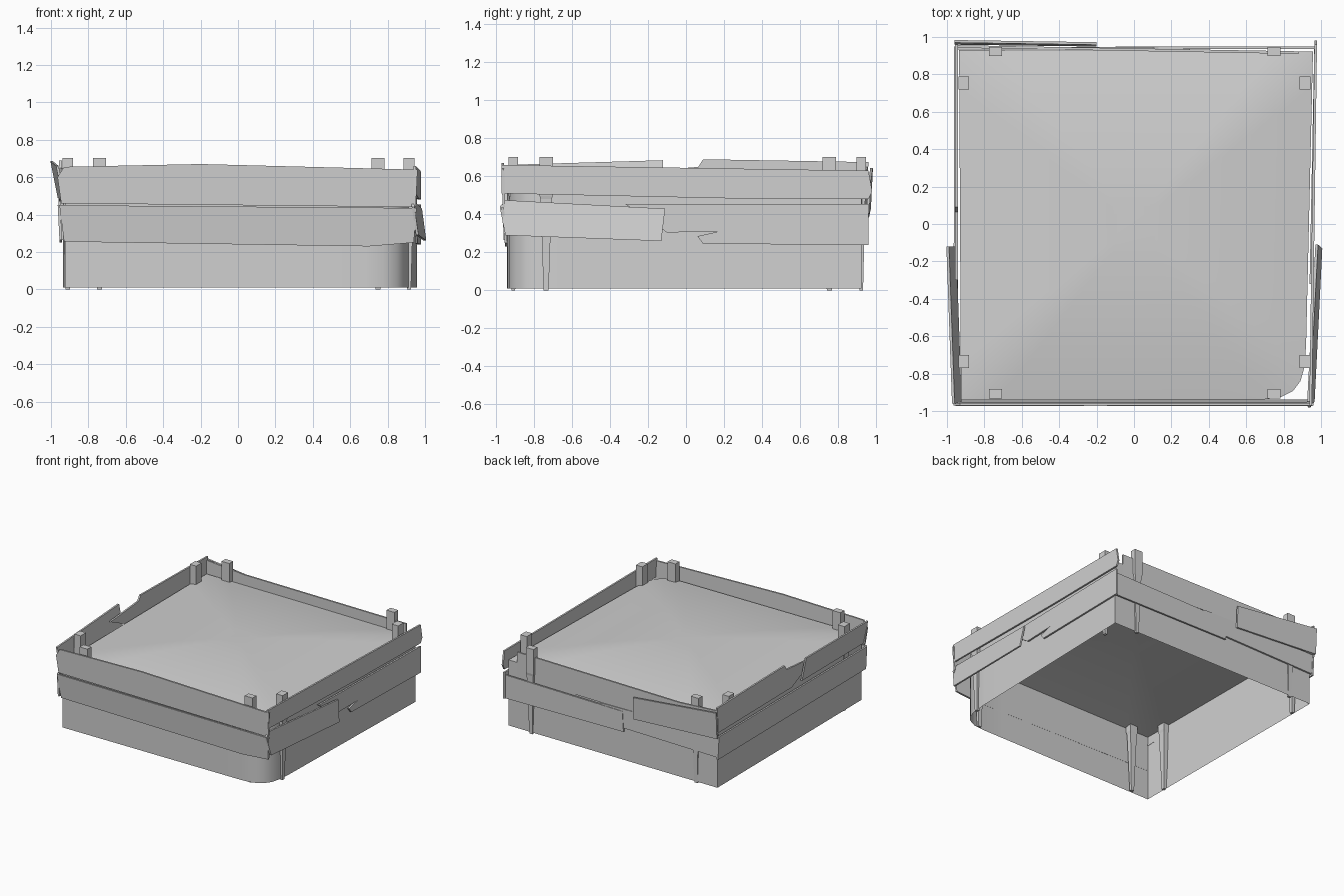
import bpy, bmesh, math

if "Cube" in bpy.data.objects:
    bpy.data.objects.remove(bpy.data.objects["Cube"])

TONE = (0.63, 0.63, 0.63, 1)
grey = bpy.data.materials.new("plain_grey")
grey.use_nodes = True
grey.diffuse_color = TONE
grey.node_tree.nodes["Principled BSDF"].inputs["Base Color"].default_value = TONE


def finish(name, bm, smooth=False):
    bmesh.ops.recalc_face_normals(bm, faces=bm.faces)
    mesh = bpy.data.meshes.new(name)
    bm.to_mesh(mesh)
    bm.free()
    mesh.materials.append(grey)
    obj = bpy.data.objects.new(name, mesh)
    bpy.context.collection.objects.link(obj)
    if smooth:
        bpy.ops.object.select_all(action='DESELECT')
        obj.select_set(True)
        bpy.context.view_layer.objects.active = obj
        bpy.ops.object.shade_smooth_by_angle(angle=math.radians(35))


def bridge(bm, low, high):
    n = len(low)
    for i in range(n):
        j = (i + 1) % n
        bm.faces.new((low[i], low[j], high[j], high[i]))


def plank(name, side, outline, offset, slope=0.0, lean=0.0, thick=0.014):
    """Board cut from an outline of (along, z) points, set against one side."""
    bm = bmesh.new()
    sign = 1 if side[0] == "+" else -1
    mid = sum(z for _, z in outline) / len(outline)
    rings = []
    for depth in (0, thick):
        ring = []
        for along, z in outline:
            out = sign * (offset + slope * along + lean * (z - mid) + depth)
            co = (out, along, z) if side[1] == "x" else (along, out, z)
            ring.append(bm.verts.new(co))
        bm.faces.new(ring)
        rings.append(ring)
    bridge(bm, *rings)
    finish(name, bm)


# Fill: open-bottomed body with one rounded corner and a domed top
corners = [(-0.935, 0.93), (-0.925, -0.942),
           (0.69, -0.938), (0.78, -0.928), (0.85, -0.893), (0.89, -0.84),
           (0.91, -0.77), (0.92, -0.65), (0.957, 0.922)]
rim = []
for (ax, ay), (bx, by) in zip(corners, corners[1:] + corners[:1]):
    steps = max(1, round(math.hypot(bx - ax, by - ay) / 0.2))
    rim += [(ax + (bx - ax) * k / steps, ay + (by - ay) * k / steps)
            for k in range(steps)]
bm = bmesh.new()
rings = [[bm.verts.new((x, y, 0.01)) for x, y in rim]]
for k in range(8):
    scale = 1 - k / 8
    z = 0.545 + 0.08 * (1 - scale ** 2)
    rings.append([bm.verts.new((x * scale, y * scale, z)) for x, y in rim])
for low, high in zip(rings, rings[1:]):
    bridge(bm, low, high)
bm.faces.new(rings[-1])
finish("soil_fill", bm, smooth=True)


# Stakes: pairs at every corner, tapering to a narrow foot
def stake(name, x, y, along_x):
    bm = bmesh.new()
    wide, deep = (0.035, 0.025) if along_x else (0.029, 0.035)
    rings = []
    for z, k in ((0, 0.38), (0.48, 0.85), (0.5, 1), (0.703, 1)):
        rings.append([bm.verts.new((x + sx * wide * k, y + sy * deep * k, z))
                      for sx, sy in ((-1, -1), (1, -1), (1, 1), (-1, 1))])
    bm.faces.new(rings[0])
    bm.faces.new(rings[-1])
    for low, high in zip(rings, rings[1:]):
        bridge(bm, low, high)
    finish(name, bm)


for sx, xn in ((-1, "right"), (1, "left")):
    for sy, yn in ((-1, "front"), (1, "back")):
        stake(f"{yn}_{xn}_stake", 0.004 + sx * 0.745, 0.007 + sy * 0.915, True)
        stake(f"{xn}_{yn}_stake", 0.002 + sx * 0.912, 0.009 + sy * 0.745, False)

# Front boards
plank("front_upper_board", "-y", [(-0.945, 0.46), (0.95, 0.44), (0.96, 0.64),
      (-0.2, 0.67), (-0.93, 0.655), (-0.965, 0.6)], 0.955, lean=0.03)
plank("front_lower_board", "-y", [(-0.93, 0.255), (0.7, 0.23), (0.94, 0.25),
      (0.955, 0.435), (-0.955, 0.45)], 0.947, lean=0.1)

# Back boards, the lower one snapped and one loose piece on top
plank("back_upper_board", "+y", [(-0.95, 0.43), (0.88, 0.43), (0.88, 0.63),
      (-0.6, 0.625), (-0.95, 0.65)], 0.925, slope=-0.018)
plank("back_loose_board", "+y", [(-0.96, 0.43), (-0.2, 0.385), (-0.2, 0.565),
      (-0.96, 0.645)], 0.953, slope=-0.01, lean=0.05)
plank("back_lower_board", "+y", [(-0.1, 0.25), (0.97, 0.24), (0.97, 0.43),
      (-0.09, 0.415)], 0.936)
plank("back_snapped_board", "+y", [(-0.95, 0.265), (-0.05, 0.28), (0.0, 0.32),
      (0.3, 0.35), (0.1, 0.43), (-0.95, 0.45)], 0.932)

# Left side boards
plank("left_upper_board", "+x", [(-0.97, 0.51), (0.2, 0.485), (0.96, 0.48),
      (0.98, 0.52), (0.96, 0.63), (-0.97, 0.66)], 0.951, slope=0.014)
plank("left_loose_board", "+x", [(-0.95, 0.29), (-0.13, 0.26), (-0.11, 0.43),
      (-0.95, 0.475), (-0.98, 0.44)], 0.982, slope=0.045, lean=-0.14)
plank("left_snapped_board", "+x", [(0.09, 0.245), (0.96, 0.24), (0.96, 0.455),
      (-0.32, 0.455), (-0.1, 0.305), (0.17, 0.31), (0.06, 0.285)], 0.945, slope=0.02)

# Right side boards
plank("right_upper_front_board", "-x", [(-0.96, 0.47), (-0.12, 0.49), (-0.12, 0.685),
      (-0.96, 0.66)], 0.971, slope=0.03, lean=0.2)
plank("right_upper_back_board", "-x", [(0.0, 0.48), (0.95, 0.47), (0.96, 0.675),
      (0.09, 0.69), (0.065, 0.65), (-0.3, 0.62)], 0.942)
plank("right_lower_board", "-x", [(-0.96, 0.265), (0.95, 0.25), (0.95, 0.44),
      (-0.96, 0.45)], 0.945, lean=0.05)
